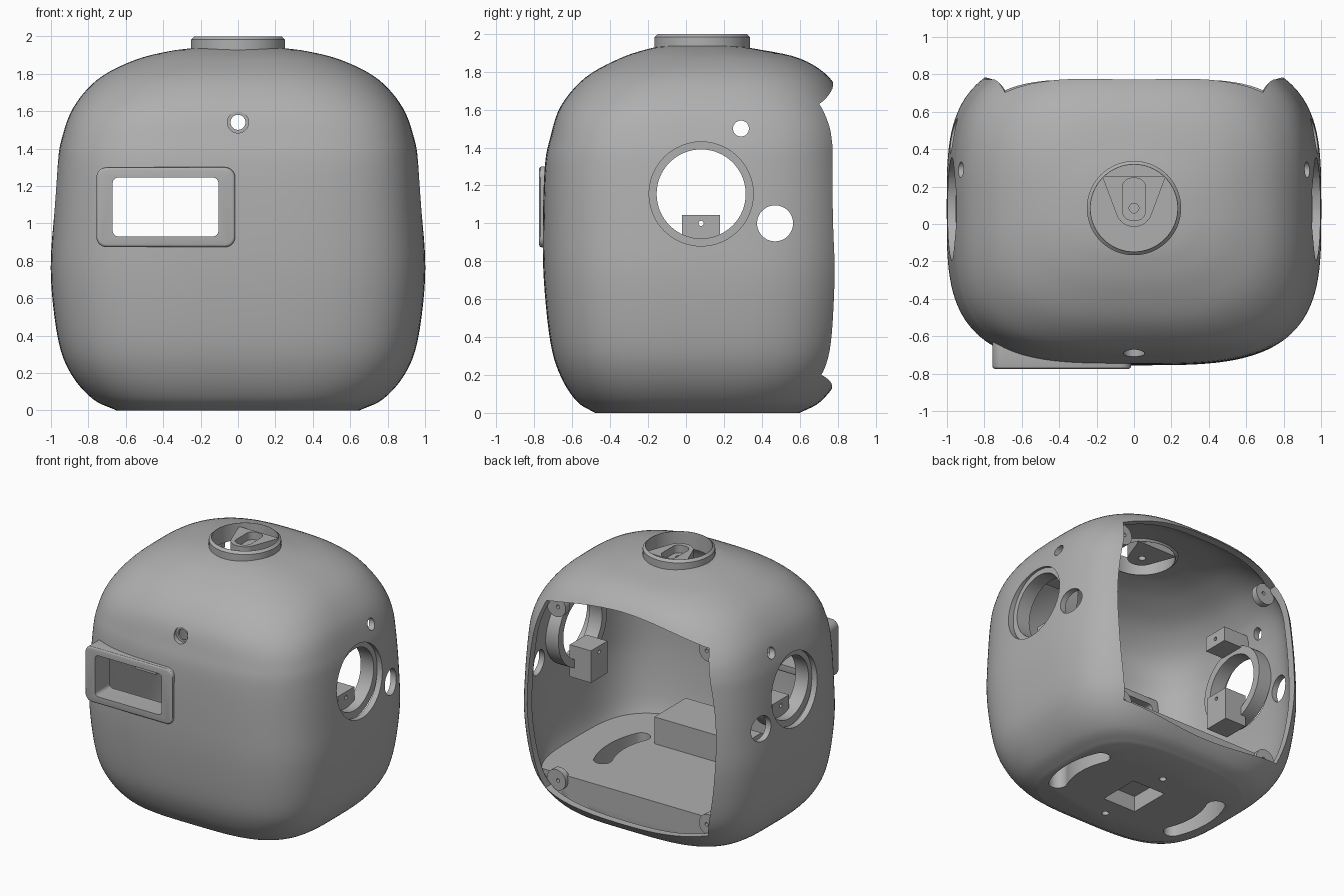
import bpy, bmesh, math
from mathutils import Vector

cube = bpy.data.objects.get("Cube")
if cube:
    bpy.data.objects.remove(cube, do_unlink=True)

grey = bpy.data.materials.new("plain grey")
grey.use_nodes = True
TONE = (0.43, 0.43, 0.43, 1)
grey.diffuse_color = TONE
grey.node_tree.nodes["Principled BSDF"].inputs["Base Color"].default_value = TONE


# ---------- helpers ----------
def make(name, bm):
    bmesh.ops.recalc_face_normals(bm, faces=bm.faces)
    mesh = bpy.data.meshes.new(name)
    bm.to_mesh(mesh)
    bm.free()
    obj = bpy.data.objects.new(name, mesh)
    bpy.context.collection.objects.link(obj)
    mesh.materials.append(grey)
    return obj


def loft(name, rings):
    bm = bmesh.new()
    loops = [[bm.verts.new(p) for p in ring] for ring in rings]
    n = len(loops[0])
    for a, b in zip(loops, loops[1:]):
        for i in range(n):
            j = (i + 1) % n
            bm.faces.new((a[i], a[j], b[j], b[i]))
    bm.faces.new(loops[0][::-1])
    bm.faces.new(loops[-1])
    return make(name, bm)


def prism(name, outline, axis, lo, hi):
    """Extrude a 2D outline along one axis."""
    place = {"x": lambda u, v, w: (w, u, v),
             "y": lambda u, v, w: (u, w, v),
             "z": lambda u, v, w: (u, v, w)}[axis]
    return loft(name, [[place(u, v, w) for u, v in outline] for w in (lo, hi)])


def circle(u, v, r, n=48):
    return [(u + r * math.cos(math.tau * i / n), v + r * math.sin(math.tau * i / n))
            for i in range(n)]


def arc(u, v, r, start, end, n=12):
    angles = [start + (end - start) * i / n for i in range(n + 1)]
    return [(u + r * math.cos(t), v + r * math.sin(t)) for t in angles]


def rect(u0, u1, v0, v1, r=0):
    if r == 0:
        return [(u0, v0), (u1, v0), (u1, v1), (u0, v1)]
    centres = [(u1 - r, v1 - r), (u0 + r, v1 - r), (u0 + r, v0 + r), (u1 - r, v0 + r)]
    quarter = math.pi / 2
    return [p for k, (u, v) in enumerate(centres)
            for p in arc(u, v, r, k * quarter, (k + 1) * quarter, 8)]


def curved_slot(v, radius, half_width, sweep):
    """Banana-shaped outline with round ends, centred on (0, v)."""
    ends = [(radius * math.cos(t), v + radius * math.sin(t)) for t in (sweep, -sweep)]
    pts = arc(0, v, radius + half_width, -sweep, sweep)
    pts += arc(*ends[0], half_width, sweep, sweep + math.pi)[1:-1]
    pts += arc(0, v, radius - half_width, sweep, -sweep)
    pts += arc(*ends[1], half_width, math.pi - sweep, math.tau - sweep)[1:-1]
    return pts


def apply(obj, kind, **settings):
    mod = obj.modifiers.new(kind, kind)
    for key, value in settings.items():
        setattr(mod, key, value)
    with bpy.context.temp_override(object=obj, active_object=obj):
        bpy.ops.object.modifier_apply(modifier=mod.name)


def cut(obj, outline, axis, lo, hi):
    cutter = prism("cutter", outline, axis, lo, hi)
    cutter.hide_render = True
    apply(obj, "BOOLEAN", operation="DIFFERENCE", solver="EXACT", object=cutter)
    bpy.data.objects.remove(cutter, do_unlink=True)


# ---------- body sections: height, half width, front, back ----------
KEYS = [Vector(k) for k in (
    (0, .65, -.48, .60), (.06, .775, -.575, .71), (.19, .89, -.66, .81),
    (.37, .96, -.715, .87), (.7, 1, -.75, .91), (1, .99, -.755, .915),
    (1.3, .968, -.745, .9), (1.45, .943, -.717, .885), (1.62, .88, -.66, .84),
    (1.77, .75, -.53, .755), (1.87, .56, -.35, .6), (1.92, .37, -.2, .37),
    (1.94, .21, -.09, .23))]


def section(t):
    i = min(int(t), len(KEYS) - 2)
    f = t - i
    p1, p2 = KEYS[i], KEYS[i + 1]
    p0 = KEYS[i - 1] if i else 2 * p1 - p2
    p3 = KEYS[i + 2] if i + 2 < len(KEYS) else 2 * p2 - p1
    return p1 + f * (p2 - p0) / 2 + f * f * (p0 - 2.5 * p1 + 2 * p2 - p3 / 2) \
        + f ** 3 * (1.5 * (p1 - p2) + (p3 - p0) / 2)


def ring(sec, inset=0, back_limit=9):
    z, hx, front, back = sec
    n = 3.5 - max(0, z - 1.5) * 2.2
    pts = []
    for i in range(128):
        a = math.tau * i / 128
        c, s = math.cos(a), math.sin(a)
        x = (hx - inset) * math.copysign(abs(c) ** (2 / n), c)
        y = (front + back) / 2 + ((back - front) / 2 - inset) * math.copysign(abs(s) ** (2 / n), s)
        pts.append((x, min(y, back_limit), z))
    return pts


STEPS = 5
shell = loft("outer_shell", [ring(section(i / STEPS)) for i in range((len(KEYS) - 1) * STEPS + 1)])
apply(shell, "SOLIDIFY", thickness=.045, offset=-1)

# rear opening with bowed edges
corners = [(.69, .2), (.69, 1.63), (-.69, 1.63), (-.69, .2)]
bows = [(.11, 0), (0, .12), (-.11, 0), (0, -.08)]
opening = []
for k in range(4):
    a, b, bow = Vector(corners[k]), Vector(corners[(k + 1) % 4]), Vector(bows[k])
    for i in range(16):
        f = i / 16
        opening.append(tuple(a.lerp(b, f) + bow * 4 * f * (1 - f)))
cut(shell, opening, "y", .5, 1.3)

# side, front and top holes
for side in (-1, 1):
    lo, hi = sorted((side * .6, side * 1.2))
    for y, z, r in ((.08, 1.155, .275), (.29, 1.5, .042), (.47, 1.0, .095)):
        cut(shell, circle(y, z, r), "x", lo, hi)
cut(shell, circle(0, 1.54, .04), "y", -1, -.5)
cut(shell, circle(0, 1.54, .057), "y", -1, -.67)
WINDOW = rect(-.67, -.105, .93, 1.245, .03)
cut(shell, WINDOW, "y", -1, -.4)
cut(shell, circle(0, .085, .235, 64), "z", 1.7, 2.2)

# thick floor inside the shell
floor = loft("floor", [ring(section(t), .03, .62) for t in (.4, 1, 1.5, 2, 2.6)])

# base slots, screw holes and pocket
SLOT = curved_slot(.03, .57, .065, .42)
for part in (shell, floor):
    for side in (-1, 1):
        cut(part, [(side * u, v) for u, v in SLOT], "z", -.2, .6)
        cut(part, circle(0, side * .31, .025, 24), "z", -.2, .15)
    cut(part, rect(-.14, .14, -.16, .16), "z", -.2, .12)

floor_block = prism("floor_block", rect(-.38, .38, -.54, -.16), "z", .2, .49)

# window frame on the front
frame = prism("window_frame", rect(-.757, -.015, .873, 1.3, .055), "y", -.775, -.6)
apply(frame, "BEVEL", width=.015, segments=3, limit_method="ANGLE", angle_limit=.9)
cut(frame, WINDOW, "y", -1, -.4)

# collar on top with a slotted tongue
collar = prism("top_collar", circle(0, .085, .252, 64), "z", 1.87, 2.0)
apply(collar, "BEVEL", width=.018, segments=1, limit_method="ANGLE", angle_limit=.9)
cut(collar, circle(0, .085, .232, 64), "z", 1.7, 2.2)
tip = arc(0, .085, .1, math.pi + .45, math.tau - .45, 16)
tongue = prism("top_tongue", [(-.17, .255), *tip, (.17, .255)], "z", 1.87, 1.97)
cut(tongue, rect(-.062, .062, .02, .245, .05), "z", 1.91, 2.1)
cut(tongue, circle(0, .085, .026, 24), "z", 1.7, 2.1)

parts = [shell, floor, floor_block, frame, collar, tongue]

# mirrored fittings inside the shell
for side, label in ((-1, "right"), (1, "left")):
    span = lambda a, b: sorted((side * a, side * b))
    seat = prism(label + "_ring_seat", circle(.08, 1.155, .295, 64), "x", *span(.82, .93))
    cut(seat, circle(.08, 1.155, .235, 64), "x", *span(.5, 1.2))
    lower = prism(label + "_lower_bracket", rect(-.02, .18, .8, 1.045), "x", *span(.68, .86))
    cut(lower, circle(.08, 1.0, .014, 16), "x", *span(.5, 1.0))
    upper = prism(label + "_upper_bracket", rect(-.02, .18, 1.42, 1.53), "x", *span(.67, .885))
    cut(upper, circle(.08, 1.475, .014, 16), "x", *span(.5, .8))
    parts += [seat, lower, upper]
    for z, level in ((.245, "lower"), (1.575, "upper")):
        tab = prism(f"{label}_{level}_screw_tab", circle(side * .645, z, .08, 32), "y", .6, .65)
        cut(tab, circle(side * .63, z, .014, 16), "y", .5, .8)
        parts.append(tab)

# smooth shading with sharp edges kept
bpy.ops.object.select_all(action="DESELECT")
for part in parts:
    part.select_set(True)
bpy.context.view_layer.objects.active = shell
bpy.ops.object.shade_smooth_by_angle(angle=math.radians(30))
